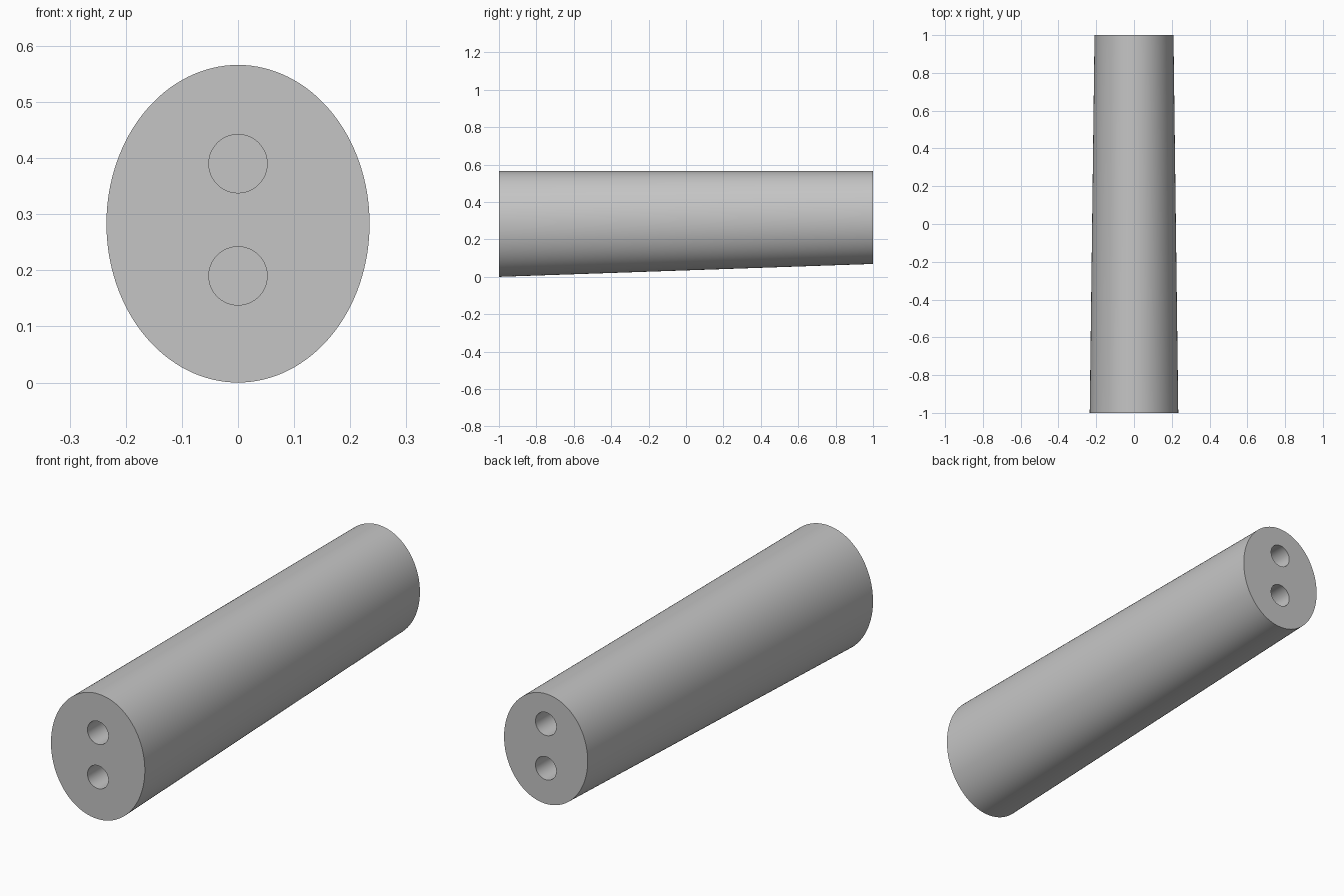
import bpy, bmesh, math

cube = bpy.data.objects.get("Cube")
if cube:
    bpy.data.objects.remove(cube, do_unlink=True)

SEGMENTS = 128
TOP = 0.566

grey = bpy.data.materials.new("plain grey")
grey.use_nodes = True
grey.diffuse_color = (0.56, 0.56, 0.56, 1)
grey.node_tree.nodes["Principled BSDF"].inputs["Base Color"].default_value = grey.diffuse_color


def oval(bm, y, width, height):
    """Ring of vertices for an oval hanging from the level top line."""
    ring = []
    for i in range(SEGMENTS):
        a = math.tau * i / SEGMENTS
        ring.append(bm.verts.new((width / 2 * math.cos(a), y,
                                  TOP - height / 2 + height / 2 * math.sin(a))))
    return ring


# Tapered oval handle body
bm = bmesh.new()
front = oval(bm, -1, 0.469, 0.566)
back = oval(bm, 1, 0.418, 0.497)
bm.faces.new(front)
bm.faces.new(back[::-1])
for i in range(SEGMENTS):
    j = (i + 1) % SEGMENTS
    bm.faces.new((front[i], back[i], back[j], front[j]))
bmesh.ops.recalc_face_normals(bm, faces=bm.faces)
mesh = bpy.data.meshes.new("tapered_handle")
bm.to_mesh(mesh)
bm.free()
mesh.materials.append(grey)
body = bpy.data.objects.new("tapered_handle", mesh)
bpy.context.collection.objects.link(body)


# Blind round holes, two in each end
def drill(name, y, z, radius=0.052, depth=0.4):
    bpy.ops.mesh.primitive_cylinder_add(vertices=64, radius=radius, depth=depth * 2,
                                        location=(0, y, z), rotation=(math.pi / 2, 0, 0))
    cutter = bpy.context.object
    cutter.name = name
    cutter.data.materials.append(grey)
    cut = body.modifiers.new(name, 'BOOLEAN')
    cut.operation = 'DIFFERENCE'
    cut.solver = 'EXACT'
    cut.object = cutter
    bpy.ops.object.select_all(action='DESELECT')
    body.select_set(True)
    bpy.context.view_layer.objects.active = body
    bpy.ops.object.modifier_apply(modifier=name)
    bpy.data.objects.remove(cutter, do_unlink=True)


for end, y, middle in (("front", -1, 0.29), ("back", 1, 0.33)):
    for level, offset in (("upper", 0.1), ("lower", -0.1)):
        drill(f"{end}_{level}_hole", y, middle + offset)

bpy.ops.object.shade_smooth_by_angle(angle=math.radians(30))
